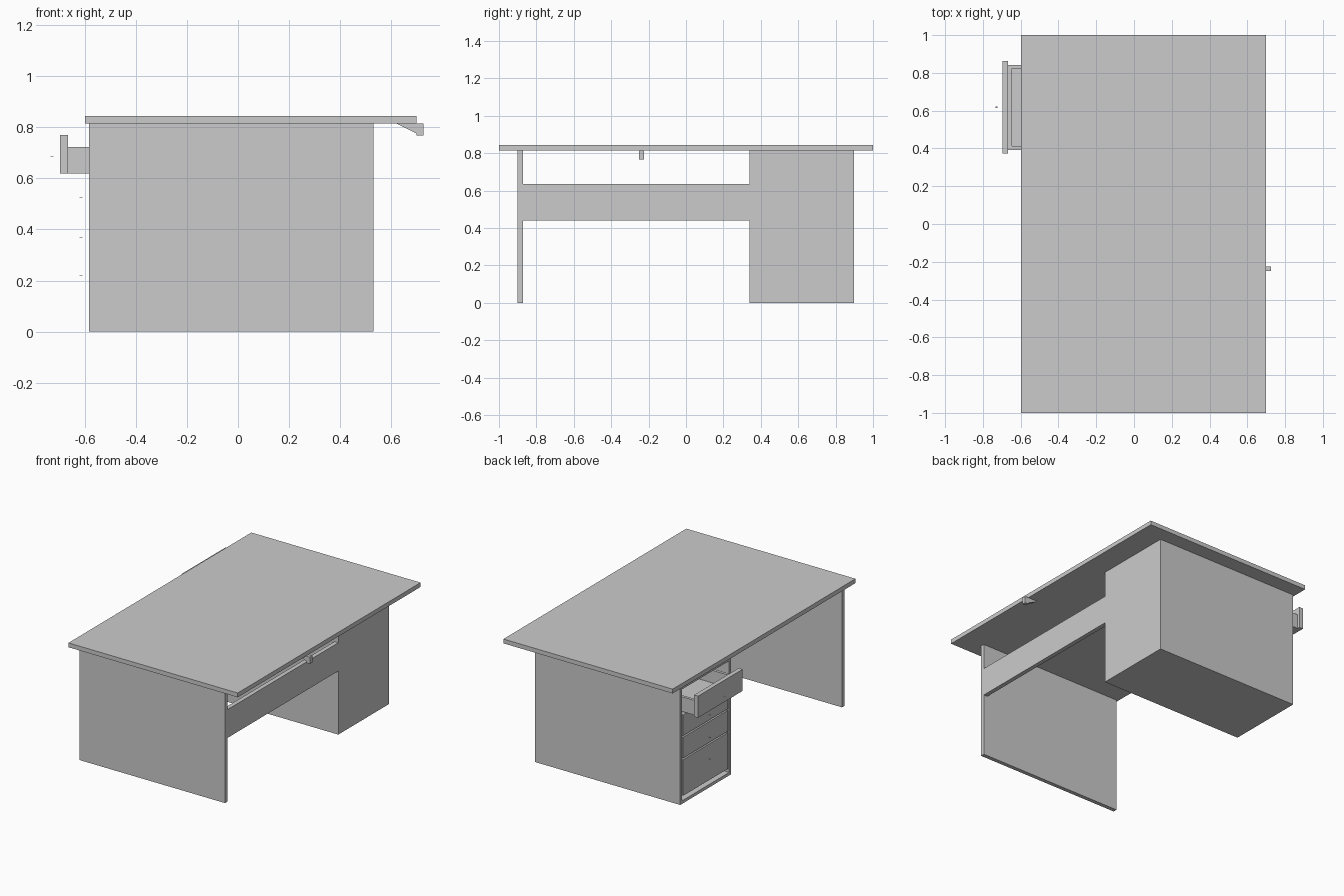
import bpy, bmesh

if "Cube" in bpy.data.objects:
    bpy.data.objects.remove(bpy.data.objects["Cube"])


def make_object(name, bm):
    bmesh.ops.recalc_face_normals(bm, faces=bm.faces[:])
    mesh = bpy.data.meshes.new(name)
    bm.to_mesh(mesh)
    bm.free()
    obj = bpy.data.objects.new(name, mesh)
    bpy.context.collection.objects.link(obj)
    return obj


def add_box(bm, x, y, z):
    """Add a box from (min, max) ranges on each axis."""
    verts = bmesh.ops.create_cube(bm, size=1)["verts"]
    for v in verts:
        v.co = [r[0] if c < 0 else r[1] for c, r in zip(v.co, (x, y, z))]


def box(name, x, y, z):
    bm = bmesh.new()
    add_box(bm, x, y, z)
    return make_object(name, bm)


def hollow(name, x, y, z, axis, side, wall, depth):
    """Box with a pocket cut into the face that points along axis * side."""
    bm = bmesh.new()
    add_box(bm, x, y, z)
    bmesh.ops.recalc_face_normals(bm, faces=bm.faces[:])
    face = next(f for f in bm.faces if f.normal[axis] * side > 0.9)
    bmesh.ops.inset_region(bm, faces=[face], thickness=wall)
    new = bmesh.ops.extrude_face_region(bm, geom=[face])["geom"]
    for v in new:
        if isinstance(v, bmesh.types.BMVert):
            v.co[axis] -= side * depth
    if face.is_valid:
        bmesh.ops.delete(bm, geom=[face], context="FACES_ONLY")
    return make_object(name, bm)


# Table top, side panel and modesty panel
box("table_top", (-0.598, 0.698), (-1, 1), (0.815, 0.845))
box("side_panel", (-0.584, 0.53), (-0.9, -0.872), (0, 0.815))
box("modesty_panel", (0.50, 0.53), (-0.872, 0.34), (0.44, 0.636))

# Drawer cabinet, open towards -x
hollow("cabinet", (-0.584, 0.53), (0.34, 0.897), (0, 0.814), 0, -1, 0.03, 1.085)

# Drawers: bottom, top, handle height, pull-out distance
drawers = [
    (0.05, 0.30, 0.22, 0.0),
    (0.31, 0.455, 0.37, 0.0),
    (0.465, 0.61, 0.525, 0.0),
    (0.62, 0.77, 0.685, 0.114),
]
for i, (z0, z1, zh, out) in enumerate(drawers, 1):
    x = -0.582 - out
    box(f"drawer_front_{i}", (x, x + 0.03), (0.374, 0.862), (z0, z1))
    hollow(f"drawer_tray_{i}", (x + 0.03, x + 1.0), (0.393, 0.843),
           (z0, z1 - 0.048), 2, 1, 0.028, z1 - z0 - 0.063)
    # Small floating pull in front of each drawer
    box(f"drawer_pull_{i}", (x - 0.038, x - 0.026), (0.614, 0.622), (zh - 0.001, zh + 0.001))

# Small hook under the far edge: wedge arm and end block
bm = bmesh.new()
arm = [bm.verts.new((x, -0.248, z)) for x, z in ((0.62, 0.815), (0.70, 0.815), (0.70, 0.775))]
face = bm.faces.new(arm)
new = bmesh.ops.extrude_face_region(bm, geom=[face])["geom"]
bmesh.ops.translate(bm, vec=(0, 0.022, 0),
                    verts=[g for g in new if isinstance(g, bmesh.types.BMVert)])
make_object("hook_arm", bm)
box("hook_block", (0.699, 0.726), (-0.25, -0.224), (0.767, 0.814))
